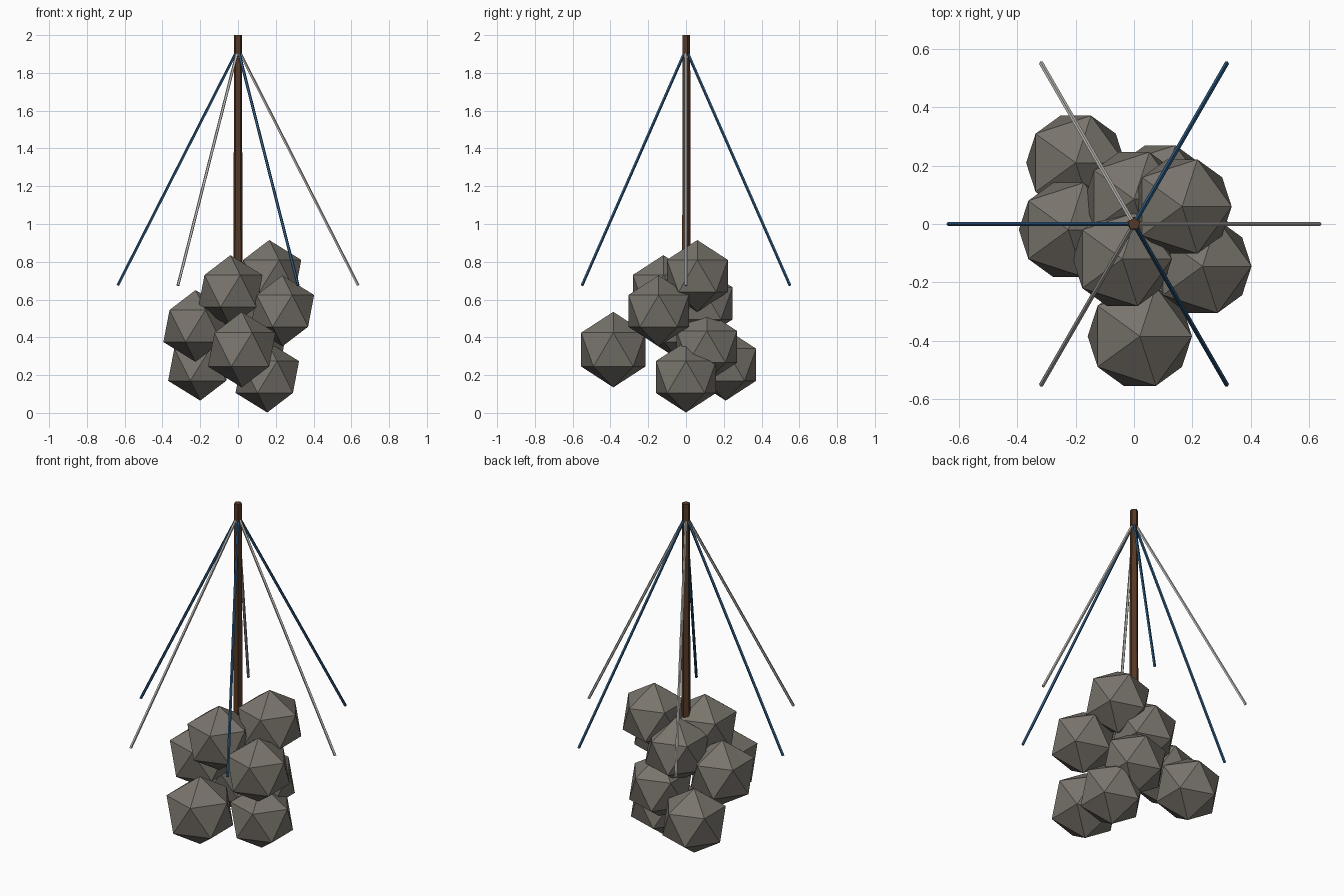
import bpy
import math
from mathutils import Vector

cube = bpy.data.objects.get("Cube")
if cube:
    bpy.data.objects.remove(cube, do_unlink=True)


def make_material(name, rgb):
    mat = bpy.data.materials.new(name)
    mat.use_nodes = True
    color = (*rgb, 1.0)
    mat.diffuse_color = color
    mat.node_tree.nodes["Principled BSDF"].inputs["Base Color"].default_value = color
    return mat


stone = make_material("grey stone", (0.19, 0.175, 0.15))
wood = make_material("dark brown wood", (0.09, 0.04, 0.018))
pale = make_material("pale ribbon", (0.54, 0.52, 0.49))
blue = make_material("blue ribbon", (0.028, 0.105, 0.23))


def finish(name, mat):
    obj = bpy.context.object
    obj.name = name
    obj.data.materials.append(mat)
    return obj


def rod(name, start, end, r_start, r_end, sides, mat):
    """Tapered flat-sided rod between two points."""
    start, end = Vector(start), Vector(end)
    axis = end - start
    bpy.ops.mesh.primitive_cone_add(vertices=sides, radius1=r_start, radius2=r_end,
                                    depth=axis.length, location=(start + end) / 2)
    obj = finish(name, mat)
    obj.rotation_euler = axis.to_track_quat('Z', 'Y').to_euler()
    return obj


# Pole, planted in the stone pile
bpy.ops.mesh.primitive_cone_add(vertices=5, radius1=0.026, radius2=0.022,
                                depth=1.5, location=(0, 0, 1.25))
finish("pole", wood)

# Six ribbons fanning out from near the pole top, colours alternating
for i in range(6):
    a = math.radians(60 * i)
    out = Vector((math.cos(a), math.sin(a), 0))
    rod(f"ribbon_{i + 1}", out * 0.636 + Vector((0, 0, 0.675)),
        out * 0.008 + Vector((0, 0, 1.91)), 0.008, 0.008, 5, blue if i % 2 else pale)

# Pile of faceted stones: x, y, z, radius
stones = [
    (0.02, -0.385, 0.335, 0.200),
    (-0.04, -0.12, 0.645, 0.190),
    (0.235, -0.145, 0.54, 0.188),
    (0.165, 0.06, 0.725, 0.190),
    (-0.225, -0.02, 0.46, 0.190),
    (-0.20, 0.21, 0.255, 0.190),
    (0.155, 0.0, 0.19, 0.188),
    (0.09, 0.11, 0.35, 0.188),
    (0.0, 0.085, 0.58, 0.190),
]
for i, (x, y, z, r) in enumerate(stones):
    bpy.ops.mesh.primitive_ico_sphere_add(subdivisions=1, radius=r, location=(x, y, z))
    finish(f"stone_{i + 1}", stone)
